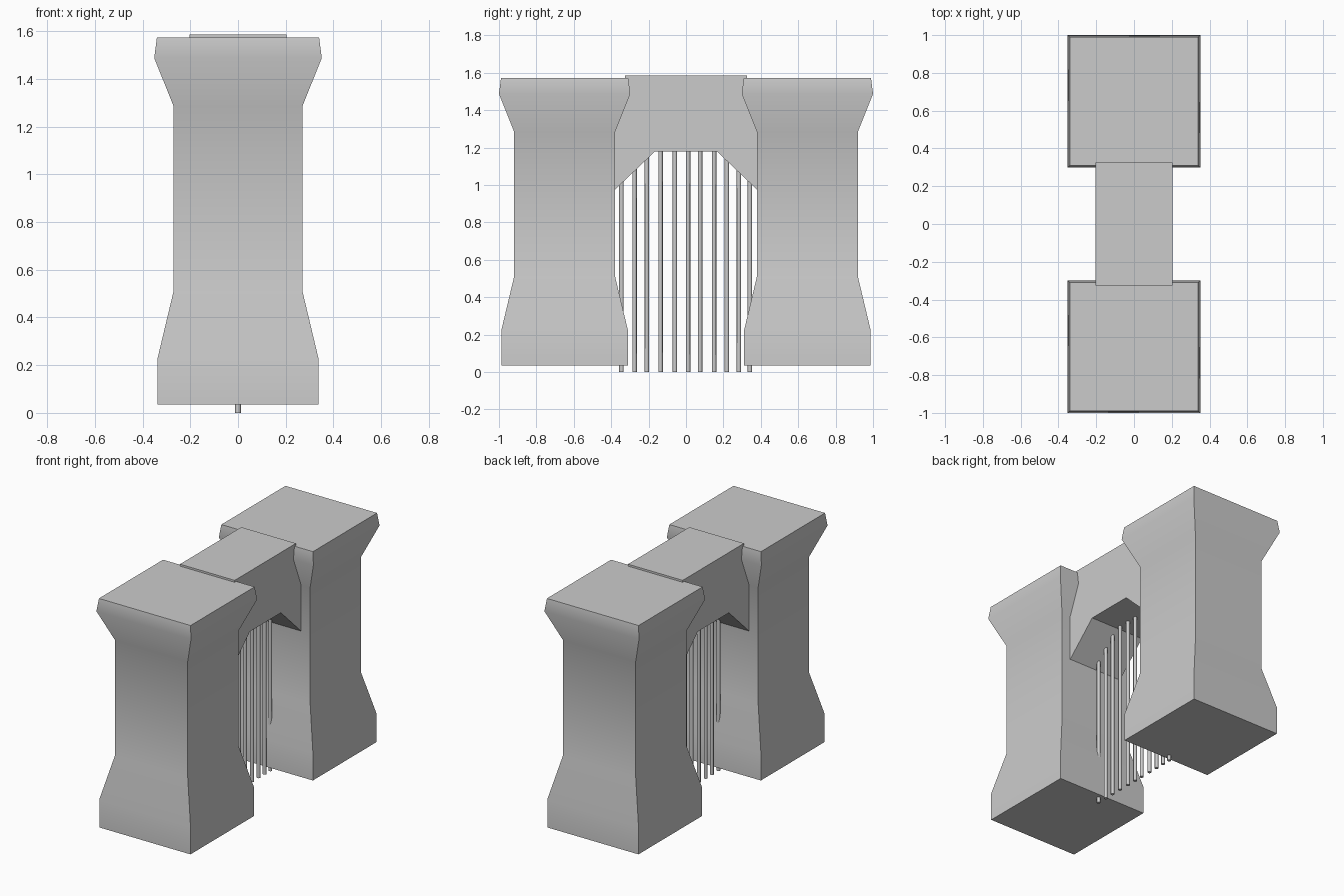
import bpy, bmesh, math

if "Cube" in bpy.data.objects:
    bpy.data.objects.remove(bpy.data.objects["Cube"])


def make_object(name, bm, smooth_angle=None):
    bmesh.ops.recalc_face_normals(bm, faces=bm.faces)
    mesh = bpy.data.meshes.new(name)
    bm.to_mesh(mesh)
    bm.free()
    obj = bpy.data.objects.new(name, mesh)
    bpy.context.collection.objects.link(obj)
    if smooth_angle:
        bpy.ops.object.select_all(action='DESELECT')
        obj.select_set(True)
        bpy.context.view_layer.objects.active = obj
        bpy.ops.object.shade_smooth_by_angle(angle=math.radians(smooth_angle))
    return obj


# Square towers: (height, half width), flared at foot and crown
TOWER = [(0.035, 0.338), (0.225, 0.338), (0.51, 0.27),
         (1.285, 0.27), (1.487, 0.351), (1.572, 0.34)]


def tower(name, cy):
    bm = bmesh.new()
    rings = [[bm.verts.new((sx * h, cy + sy * h, z))
              for sx, sy in ((-1, -1), (1, -1), (1, 1), (-1, 1))]
             for z, h in TOWER]
    for a, b in zip(rings, rings[1:]):
        for i in range(4):
            j = (i + 1) % 4
            bm.faces.new((a[i], a[j], b[j], b[i]))
    bm.faces.new(rings[0][::-1])
    bm.faces.new(rings[-1])
    make_object(name, bm, 35)


tower("front_tower", -0.649)
tower("back_tower", 0.649)

# Arch block between the towers, profile in y-z extruded along x
half = [(0.165, 1.18), (0.38, 0.975), (0.38, 1.285), (0.325, 1.43), (0.325, 1.585)]
profile = half + [(-y, z) for y, z in reversed(half)]
bm = bmesh.new()
face = bm.faces.new([bm.verts.new((-0.203, y, z)) for y, z in profile])
res = bmesh.ops.extrude_face_region(bm, geom=[face])
bmesh.ops.translate(bm, vec=(0.406, 0, 0),
                    verts=[v for v in res["geom"] if isinstance(v, bmesh.types.BMVert)])
make_object("arch", bm)

# Gate bars rising into the underside of the arch
BARS = [-0.345, -0.275, -0.209, -0.136, -0.059, 0.011,
        0.075, 0.15, 0.219, 0.283, 0.342]
for i, y in enumerate(BARS):
    under = 1.18 - max(0, abs(y) - 0.165) * 0.205 / 0.215
    top = under + 0.02
    bm = bmesh.new()
    bmesh.ops.create_cone(bm, cap_ends=True, segments=8,
                          radius1=0.012, radius2=0.012, depth=top)
    bmesh.ops.translate(bm, vec=(0, y, top / 2), verts=bm.verts)
    make_object(f"gate_bar_{i + 1}", bm, 50)
